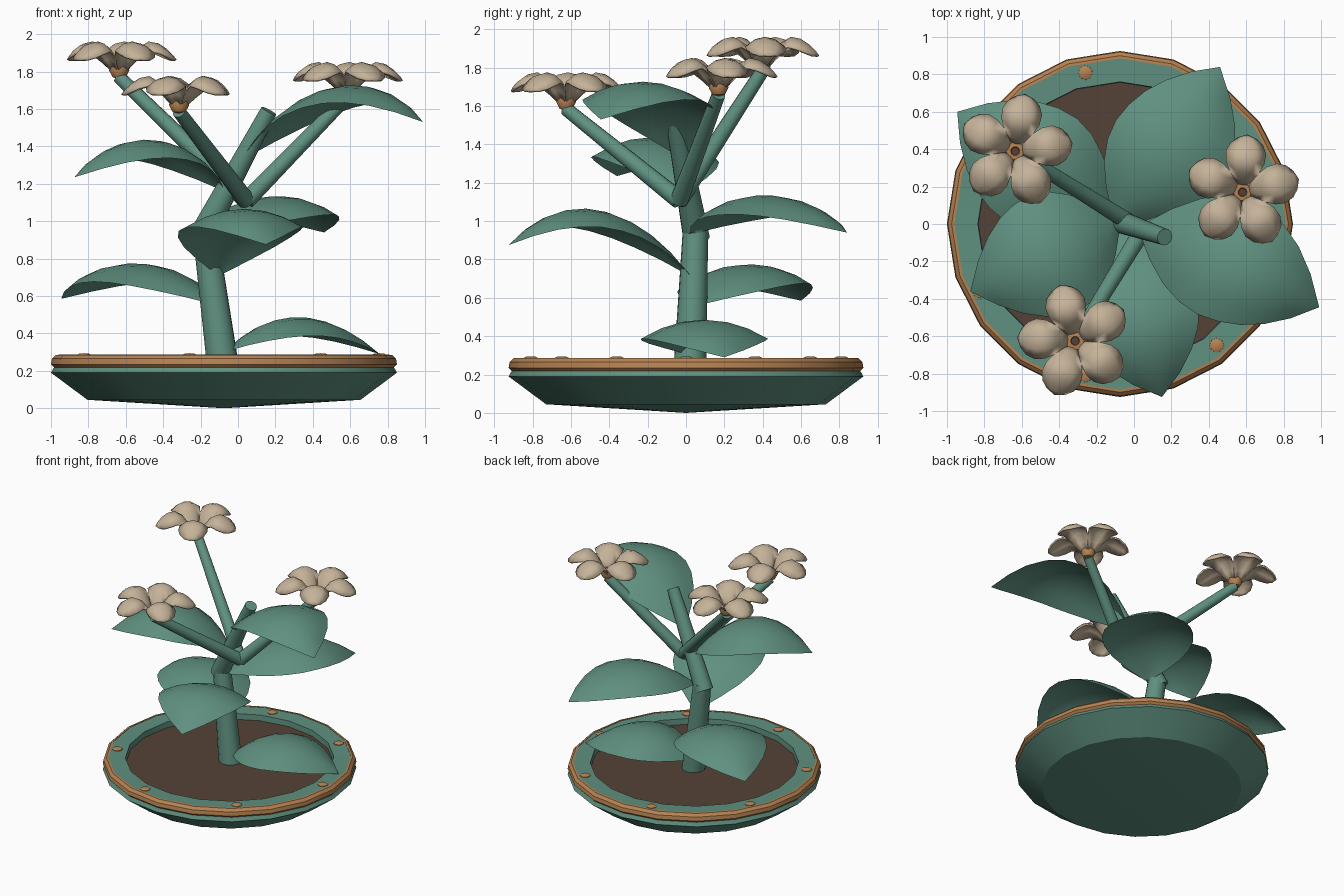
import bpy, bmesh, math
from mathutils import Vector, Matrix

cube = bpy.data.objects.get("Cube")
if cube:
    bpy.data.objects.remove(cube, do_unlink=True)


def make_material(name, rgb):
    m = bpy.data.materials.new(name)
    m.use_nodes = True
    m.diffuse_color = (*rgb, 1)
    m.node_tree.nodes["Principled BSDF"].inputs["Base Color"].default_value = (*rgb, 1)
    return m


GREEN = make_material("sage green", (0.115, 0.28, 0.215))
COPPER = make_material("copper", (0.47, 0.225, 0.085))
CREAM = make_material("petal cream", (0.56, 0.45, 0.32))
SOIL = make_material("soil brown", (0.09, 0.055, 0.038))


def finish(bm, name, mat, angle=40, loc=(0, 0, 0)):
    mesh = bpy.data.meshes.new(name)
    bm.to_mesh(mesh)
    bm.free()
    mesh.materials.append(mat)
    ob = bpy.data.objects.new(name, mesh)
    ob.location = loc
    bpy.context.collection.objects.link(ob)
    bpy.ops.object.select_all(action="DESELECT")
    ob.select_set(True)
    bpy.context.view_layer.objects.active = ob
    bpy.ops.object.shade_smooth_by_angle(angle=math.radians(angle))
    return ob


def lathe(name, profile, sides, mat, loc, angle=40, closed=False):
    """Spin a radius/height profile around the vertical axis."""
    bm = bmesh.new()
    vs = [bm.verts.new((r, 0, z)) for r, z in profile]
    edges = [bm.edges.new(p) for p in zip(vs, vs[1:])]
    if closed:
        edges.append(bm.edges.new((vs[-1], vs[0])))
    bmesh.ops.spin(bm, geom=vs + edges, axis=(0, 0, 1), cent=(0, 0, 0),
                   angle=math.tau, steps=sides, use_duplicate=False)
    bmesh.ops.remove_doubles(bm, verts=bm.verts, dist=0.0005)
    bmesh.ops.recalc_face_normals(bm, faces=bm.faces)
    return finish(bm, name, mat, angle, loc)


def rod(name, start, end, r1, r2):
    """Tapered round stem between two points."""
    a, b = Vector(start), Vector(end)
    turn = (b - a).to_track_quat("Z", "Y").to_matrix().to_4x4()
    bm = bmesh.new()
    bmesh.ops.create_cone(bm, cap_ends=True, segments=14, radius1=r1, radius2=r2,
                          depth=(b - a).length,
                          matrix=Matrix.Translation((a + b) / 2) @ turn)
    return finish(bm, name, GREEN)


def blade(bm, spine, widths, side, droop, across=6):
    """Arched sheet: a spine of points widened sideways with lowered edges."""
    top = max(widths)
    rows = []
    for p, w in zip(spine, widths):
        row = []
        for j in range(across + 1):
            s = 2 * j / across - 1
            row.append(bm.verts.new(p + side * (w * s)
                                    - Vector((0, 0, droop * (w / top) * s * s))))
        rows.append(row)
    for a, b in zip(rows, rows[1:]):
        for j in range(across):
            bm.faces.new((a[j], b[j], b[j + 1], a[j + 1]))
    bmesh.ops.remove_doubles(bm, verts=bm.verts, dist=0.0005)
    bmesh.ops.recalc_face_normals(bm, faces=bm.faces)


# Dish, copper band, soil
CENTRE = (-0.075, 0, 0)
lathe("dish", [(0, 0), (0.73, 0.045), (0.925, 0.19), (0.905, 0.225), (0.89, 0.283),
               (0.76, 0.28), (0.755, 0.2)], 20, GREEN, CENTRE, 25)
lathe("rim_band", [(0.905, 0.215), (0.925, 0.235), (0.92, 0.265), (0.9, 0.285),
                   (0.885, 0.286), (0.885, 0.22)], 20, COPPER, CENTRE, 25, True)
lathe("soil", [(0, 0.245), (0.76, 0.235)], 20, SOIL, CENTRE)

# Rivets around the rim
for k in range(7):
    a = math.tau * k / 7
    lathe("rivet", [(0.04, 0.27), (0.038, 0.286), (0.024, 0.293), (0, 0.294)], 8, COPPER,
          (CENTRE[0] + 0.83 * math.cos(a), 0.83 * math.sin(a), 0))

# Stem and flower stalks
rod("lower_stem", (-0.08, 0.02, 0.22), (-0.18, 0.05, 0.97), 0.086, 0.066)
rod("upper_stem", (-0.2, 0.055, 0.91), (0.165, -0.07, 1.59), 0.07, 0.045)
FORK = (0.045, -0.035, 1.11)

# Leaves: base, middle, tip
LEAVES = {
    "low_back_leaf": ((-0.12, 0.03, 0.56), (-0.54, 0.32, 0.775), (-0.945, 0.6, 0.585)),
    "low_side_leaf": ((-0.06, 0.02, 0.31), (0.33, 0.1, 0.487), (0.757, 0.2, 0.29)),
    "front_leaf": ((-0.1, 0.02, 0.72), (0.02, -0.47, 1.06), (0.15, -0.925, 0.875)),
    "back_leaf": ((-0.1, 0.03, 0.94), (0.21, 0.41, 1.135), (0.46, 0.84, 0.94)),
    "right_leaf": ((-0.08, 0.01, 1.17), (-0.46, -0.17, 1.435), (-0.875, -0.36, 1.235)),
    "top_leaf": ((0.03, -0.02, 1.34), (0.53, -0.2, 1.72), (0.99, -0.445, 1.53)),
}
LEAF_WIDTHS = [0.015, 0.15, 0.25, 0.31, 0.335, 0.325, 0.29, 0.225, 0.13, 0]
for name, points in LEAVES.items():
    base, mid, tip = map(Vector, points)
    bend = 2 * mid - (base + tip) / 2
    n = len(LEAF_WIDTHS) - 1
    spine = []
    for i in range(n + 1):
        t = i / n
        spine.append(base * (1 - t) ** 2 + bend * 2 * t * (1 - t) + tip * t * t)
    flat = (tip - base) * Vector((1, 1, 0))
    bm = bmesh.new()
    blade(bm, spine, LEAF_WIDTHS, flat.cross(Vector((0, 0, 1))).normalized(), 0.1)
    finish(bm, name, GREEN, 60)

# Flowers: centre and turn in degrees
FLOWERS = [((-0.635, 0.39, 1.77), 8), ((0.58, 0.17, 1.66), 13), ((-0.315, -0.625, 1.585), 33)]
PETAL = [(0.03, 0.04, 0.02), (0.07, 0.1, 0.05), (0.11, 0.155, 0.08), (0.16, 0.185, 0.1),
         (0.21, 0.175, 0.105), (0.255, 0.145, 0.085), (0.285, 0.115, 0.05), (0.305, 0.09, 0)]
for centre, turn in FLOWERS:
    rod("flower_stalk", FORK, centre, 0.048, 0.036)
    lathe("flower_heart", [(0, -0.01), (0.035, 0), (0.054, 0.035), (0.048, 0.062),
                           (0.024, 0.065), (0.02, 0.04)], 10, COPPER, centre)
    lathe("heart_pit", [(0, 0.045), (0.022, 0.045)], 10, SOIL, centre)
    bm = bmesh.new()
    for k in range(5):
        a = math.radians(turn + 72 * k)
        out = Vector((math.cos(a), math.sin(a), 0))
        spine = [out * r + Vector((0, 0, z)) for r, z, w in PETAL]
        blade(bm, spine, [w for r, z, w in PETAL], Vector((-out.y, out.x, 0)), 0.05, 4)
    petals = finish(bm, "petals", CREAM, 50, centre)
    solid = petals.modifiers.new("thickness", "SOLIDIFY")
    solid.thickness = 0.012
    solid.offset = 0
